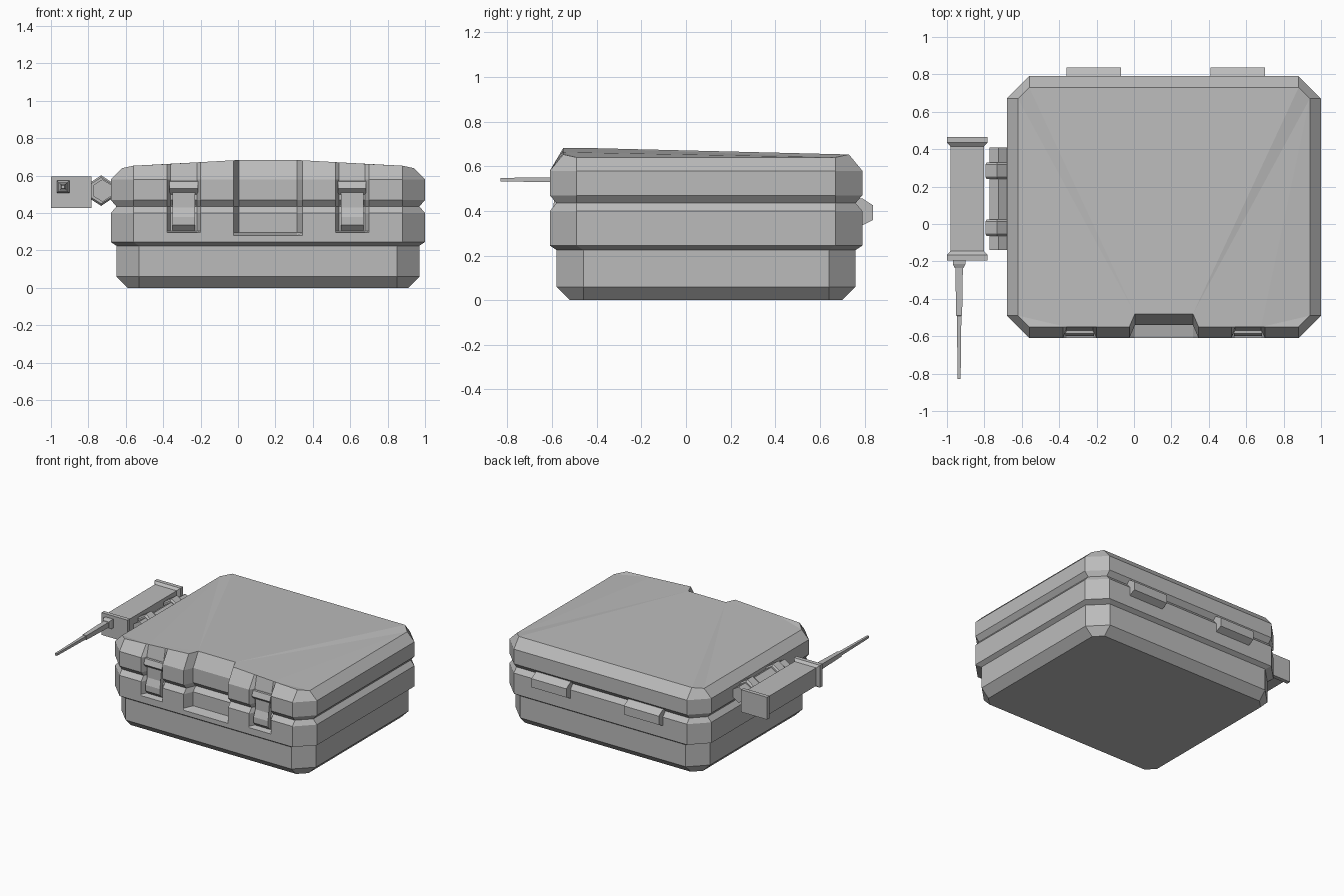
import bpy, bmesh, math
from mathutils import Matrix, Vector

cube = bpy.data.objects.get("Cube")
if cube:
    bpy.data.objects.remove(cube, do_unlink=True)

grey = bpy.data.materials.new("plain grey")
grey.use_nodes = True
COLOUR = (0.5, 0.5, 0.5, 1)
grey.diffuse_color = COLOUR
grey.node_tree.nodes["Principled BSDF"].inputs["Base Color"].default_value = COLOUR

CX, CY, HX, HY = 0.16, 0.09, 0.84, 0.70   # case centre and half sizes
LATCH_X = 0.45


def finish(name, bm):
    bmesh.ops.remove_doubles(bm, verts=bm.verts, dist=0.0005)
    bmesh.ops.recalc_face_normals(bm, faces=bm.faces)
    mesh = bpy.data.meshes.new(name)
    bm.to_mesh(mesh)
    bm.free()
    mesh.materials.append(grey)
    ob = bpy.data.objects.new(name, mesh)
    bpy.context.collection.objects.link(ob)
    return ob


def loft(name, rings):
    """Skin a stack of equal-length point rings and cap both ends."""
    bm = bmesh.new()
    loops = [[bm.verts.new(p) for p in ring] for ring in rings]
    for a, b in zip(loops, loops[1:]):
        for i in range(len(a)):
            j = (i + 1) % len(a)
            bm.faces.new((a[i], a[j], b[j], b[i]))
    caps = [bm.faces.new(loops[0][::-1]), bm.faces.new(loops[-1])]
    bmesh.ops.triangulate(bm, faces=caps[1:])
    return finish(name, bm)


def prism_x(name, profile, x0, x1):
    """Extrude a (y, z) profile along x."""
    return loft(name, [[(x, y, z) for y, z in profile] for x in (x0, x1)])


def along_y(name, cx, cz, stations, sides=4):
    """Loft (y, half width, half height) sections along y."""
    rings = []
    for y, w, h in stations:
        if sides == 4:
            pts = [(-w, -h), (w, -h), (w, h), (-w, h)]
        else:
            pts = [(w * math.sin(math.tau * i / sides) / math.sin(math.pi / 3),
                    h * math.cos(math.tau * i / sides)) for i in range(sides)]
        rings.append([(cx + a, y, cz + b) for a, b in pts])
    return loft(name, rings)


def lid_height(u, y):
    """Gently crowned lid, highest at the middle of the front edge."""
    if abs(u) > 0.75:
        return 0.64
    crown = min(1, max(0, 1 - (abs(u) - 0.17) / 0.53))
    return 0.653 + (0.03 * crown if y < 0 else 0)


def case_ring(z, inset, corner, notch, latch):
    """Chamfered outline with a handle notch and two latch recesses in front."""
    front = [(-(HX - corner), 0)]
    for c, half, slope, depth in ((-LATCH_X, 0.09, 0.02, latch),
                                  (0, 0.185, 0.03, notch),
                                  (LATCH_X, 0.09, 0.02, latch)):
        front += [(c - half, 0), (c - half + slope, depth),
                  (c + half - slope, depth), (c + half, 0)]
    front.append((HX - corner, 0))
    pts = [(x, -HY + inset + d) for x, d in front]
    kx, ky = HX - corner, HY - corner
    pts += [(HX - inset, -ky), (HX - inset, ky), (kx, HY - inset),
            (-kx, HY - inset), (-HX + inset, ky), (-HX + inset, -ky)]
    return [(CX + x, CY + y, lid_height(x, y) if z is None else z)
            for x, y in pts]


# Case: height, inset, corner cut, notch depth, latch recess depth
levels = [
    (0, 0.09, 0.15, 0, 0), (0.06, 0.03, 0.15, 0, 0), (0.225, 0.03, 0.15, 0, 0),
    (0.245, 0, 0.12, 0, 0), (0.28, 0, 0.12, 0, 0), (0.295, 0, 0.12, 0.07, 0),
    (0.305, 0, 0.12, 0.07, 0.04), (0.40, 0, 0.12, 0.07, 0.04),
    (0.435, 0.03, 0.12, 0.07, 0.04), (0.47, 0, 0.12, 0.07, 0.04),
    (0.58, 0, 0.12, 0.07, 0.04), (None, 0.06, 0.12, 0.07, 0),
]
loft("case_shell", [case_ring(*level) for level in levels])

# Latches and rear hinges, one on each side of the middle
for side, s in (("right", -1), ("left", 1)):
    c = CX + s * LATCH_X
    prism_x(f"latch_lip_{side}",
            [(-0.53, 0.575), (-0.585, 0.57), (-0.6, 0.53), (-0.57, 0.5), (-0.53, 0.5)],
            c - 0.075, c + 0.075)
    prism_x(f"latch_plate_{side}",
            [(-0.53, 0.53), (-0.58, 0.53), (-0.58, 0.43), (-0.6, 0.38),
             (-0.6, 0.335), (-0.57, 0.305), (-0.53, 0.305)],
            c - 0.06, c + 0.06)
    h = CX + s * 0.385 + 0.01
    prism_x(f"rear_hinge_{side}",
            [(0.75, 0.456), (0.79, 0.456), (0.838, 0.425), (0.838, 0.36),
             (0.79, 0.335), (0.75, 0.335)],
            h - 0.145, h + 0.145)

# Side mount: hexagonal bar with two collars
along_y("mount_bar", -0.725, 0.52, [(-0.14, 0.048, 0.06), (0.41, 0.048, 0.06)], 6)
for name, y in (("front", -0.065), ("back", 0.24)):
    along_y(f"mount_collar_{name}", -0.732, 0.52,
            [(y, 0.056, 0.07), (y + 0.012, 0.062, 0.082),
             (y + 0.078, 0.062, 0.082), (y + 0.09, 0.056, 0.07)], 6)

# Radio box with flanged ends, and its stepped antenna
along_y("radio_box", -0.892, 0.512,
        [(-0.195, 0.108, 0.084), (-0.165, 0.108, 0.084), (-0.145, 0.09, 0.068),
         (0.415, 0.09, 0.068), (0.435, 0.108, 0.084), (0.465, 0.108, 0.084)])
along_y("antenna", -0.935, 0.54,
        [(-0.18, 0.033, 0.033), (-0.215, 0.033, 0.033), (-0.235, 0.024, 0.024),
         (-0.236, 0.02, 0.02), (-0.49, 0.016, 0.016), (-0.491, 0.012, 0.012),
         (-0.83, 0.008, 0.008)])
